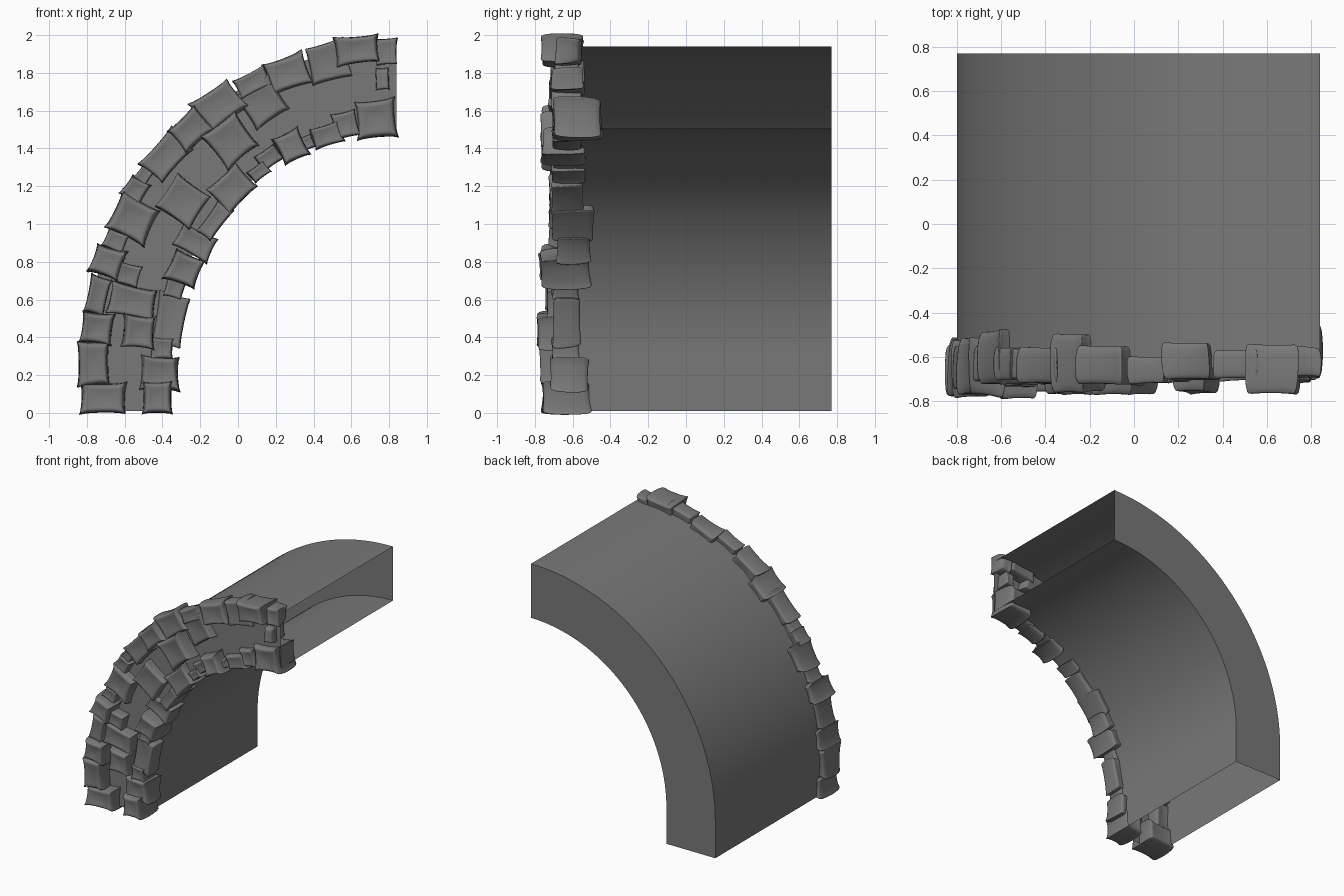
import bpy, bmesh, math, random
from mathutils import Vector, Matrix

if "Cube" in bpy.data.objects:
    bpy.data.objects.remove(bpy.data.objects["Cube"])

random.seed(4)
CX, CZ = 0.84, 0.30            # centre of the arch curve
R_OUT, R_IN = 1.64, 1.205
Y_FRONT, Y_BACK = -0.65, 0.77


def material(name, v):
    m = bpy.data.materials.new(name)
    m.diffuse_color = (v, v, v, 1)
    m.use_nodes = True
    m.node_tree.nodes["Principled BSDF"].inputs["Base Color"].default_value = m.diffuse_color
    return m


grey = material("stone grey", 0.19)


def make_object(name, bm):
    me = bpy.data.meshes.new(name)
    bm.to_mesh(me)
    bm.free()
    me.materials.append(grey)
    ob = bpy.data.objects.new(name, me)
    bpy.context.collection.objects.link(ob)
    return ob


# Hollow half arch: walls and front/back faces, open at the foot and the crown
def profile(r, n=40):
    pts = [(CX - r, 0.01)]
    for i in range(n + 1):
        a = math.pi - i / n * math.pi / 2
        pts.append((CX + r * math.cos(a), CZ + r * math.sin(a)))
    return pts


bm = bmesh.new()
rows = []
for r, y in ((R_OUT, Y_FRONT), (R_OUT, Y_BACK), (R_IN, Y_BACK), (R_IN, Y_FRONT)):
    rows.append([bm.verts.new((x, y, z)) for x, z in profile(r)])
for k in range(4):
    a, b = rows[k], rows[(k + 1) % 4]
    for i in range(len(a) - 1):
        f = bm.faces.new((a[i], a[i + 1], b[i + 1], b[i]))
        f.smooth = True
        f.normal_update()
        c = f.calc_center_median()
        out = Vector((c.x - CX, 0, max(c.z - CZ, 0)))
        want = (out, Vector((0, 1, 0)), -out, Vector((0, -1, 0)))[k]
        if f.normal.dot(want) < 0:
            f.normal_flip()
for e in bm.edges:
    if len(e.link_faces) == 2 and e.calc_face_angle(0) > 0.6:
        e.smooth = False
make_object("arch_vault", bm)


# Stones: softened blocks with jittered corners, turned to follow the arch
def add_stone(bm, x, z, along, radial, y0, y1, turn=0):
    ang = math.atan2(max(z - CZ, 0), x - CX) + math.radians(turn)
    ax = Vector((math.cos(ang), 0, math.sin(ang)))
    ay = Vector((0, 1, 0))
    az = ax.cross(ay)
    rot = Matrix((ax, ay, az)).transposed()
    size = Vector((radial, y1 - y0, along)) * 1.04
    centre = Vector((x, (y0 + y1) / 2, z))
    verts = bmesh.ops.create_cube(bm, size=1)["verts"]
    for v in verts:
        p = Vector([c * s * random.uniform(0.86, 1.06) for c, s in zip(v.co, size)])
        v.co = centre + rot @ p
        v.co.x = min(v.co.x, 0.84)
        v.co.z = min(max(v.co.z, 0.0), 2.0)
    edges = list({e for v in verts for e in v.link_edges})
    bmesh.ops.bevel(bm, geom=edges, offset=min(size) * 0.2, segments=1,
                    profile=0.5, affect='EDGES')


def stone_group(name, stones):
    bm = bmesh.new()
    for s in stones:
        add_stone(bm, *s)
    for f in bm.faces:
        f.smooth = True
    bmesh.ops.recalc_face_normals(bm, faces=bm.faces[:])
    ob = make_object(name, bm)
    sub = ob.modifiers.new("soften", 'SUBSURF')
    sub.levels = sub.render_levels = 2


# x, z, length along arch, radial thickness, front y, back y
stone_group("outer_stones", [
    (-.71, .078, .155, .23, -.75, -.53), (-.765, .265, .23, .15, -.76, -.56),
    (-.745, .45, .16, .16, -.77, -.54), (-.745, .62, .20, .10, -.73, -.56),
    (-.69, .80, .15, .16, -.76, -.52), (-.65, .91, .10, .11, -.70, -.56),
    (-.555, 1.03, .20, .21, -.70, -.50), (-.545, 1.18, .12, .11, -.69, -.57),
    (-.49, 1.27, .12, .07, -.69, -.57), (-.38, 1.365, .24, .15, -.71, -.57),
    (-.25, 1.50, .19, .15, -.74, -.51), (-.10, 1.625, .23, .18, -.71, -.56),
    (.08, 1.75, .17, .10, -.71, -.61), (.265, 1.80, .21, .16, -.69, -.55),
    (.475, 1.855, .20, .20, -.69, -.58), (.63, 1.925, .22, .14, -.75, -.56),
    (.785, 1.915, .11, .13, -.68, -.56)])

stone_group("inner_stones", [
    (-.425, .08, .155, .15, -.74, -.52), (-.415, .21, .17, .19, -.70, -.53),
    (-.405, .34, .11, .11, -.70, -.58), (-.36, .49, .27, .15, -.69, -.57),
    (-.335, .66, .11, .10, -.70, -.58), (-.285, .76, .15, .16, -.75, -.52),
    (-.225, .90, .13, .20, -.67, -.52), (-.12, 1.02, .20, .09, -.70, -.50),
    (-.03, 1.19, .20, .17, -.70, -.56), (.11, 1.275, .10, .07, -.70, -.54),
    (.16, 1.35, .13, .09, -.70, -.56), (.28, 1.41, .14, .15, -.75, -.54),
    (.365, 1.43, .07, .07, -.70, -.56), (.47, 1.47, .16, .10, -.70, -.56),
    (.57, 1.53, .12, .13, -.69, -.56), (.735, 1.56, .20, .19, -.68, -.46)])

# Scattered stones on the face, with an extra turn in degrees
stone_group("face_stones", [
    (-.59, .735, .11, .13, -.72, -.60, 0), (-.56, .59, .15, .23, -.72, -.58, 0),
    (-.525, .43, .16, .16, -.77, -.60, 0), (-.29, 1.12, .20, .21, -.71, -.58, 0),
    (-.04, 1.44, .20, .21, -.75, -.58, 0), (.13, 1.64, .20, .20, -.70, -.56, 5),
    (.765, 1.77, .07, .11, -.71, -.55, 0)])
